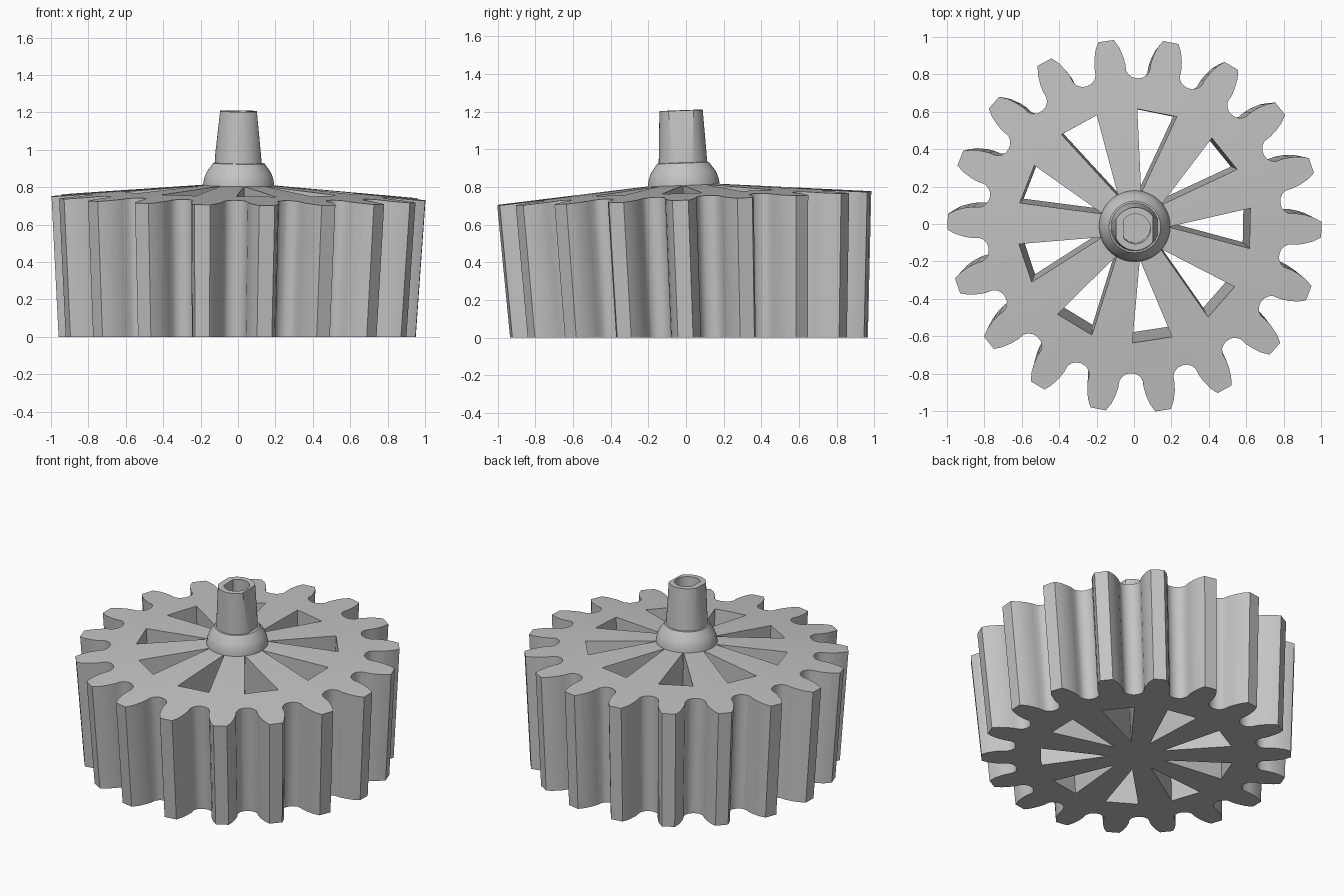
import bpy
from math import sin, cos, radians, pi
from mathutils import Matrix, Euler

start_cube = bpy.data.objects.get("Cube")
if start_cube:
    bpy.data.objects.remove(start_cube)

# Whole gear leans slightly, only its underside is level
LEAN = Matrix.Translation((-0.005, 0.018, 0)) @ Euler((radians(2.1), radians(0.6), 0)).to_matrix().to_4x4()
TURN = -1.2
TEETH, WINDOWS = 18, 9

grey = bpy.data.materials.new("plain grey")
grey.use_nodes = True
colour = (0.55, 0.55, 0.55, 1)
grey.diffuse_color = colour
grey.node_tree.nodes["Principled BSDF"].inputs["Base Color"].default_value = colour


def make(name, verts, faces):
    mesh = bpy.data.meshes.new(name)
    mesh.from_pydata(verts, [], faces)
    mesh.materials.append(grey)
    ob = bpy.data.objects.new(name, mesh)
    bpy.context.collection.objects.link(ob)
    return ob


def prism(name, outline, low, high, flare=True):
    """Extrude an outline; with flare it widens upwards like the gear."""
    n = len(outline)
    verts = []
    for z in (low, high):
        s = 0.955 + 0.045 * z / 0.74 if flare else 1
        verts += [(x * s, y * s, z) for x, y in outline]
    sides = [(i, (i + 1) % n, n + (i + 1) % n, n + i) for i in range(n)]
    return make(name, verts, sides + [tuple(range(n))[::-1], tuple(range(n, 2 * n))])


def lathe(name, profile, n=96):
    """Closed solid of revolution from (radius, height) points, bottom to top."""
    verts = [(r * cos(2 * pi * i / n), r * sin(2 * pi * i / n), z) for r, z in profile for i in range(n)]
    faces = [(k * n + i, k * n + (i + 1) % n, (k + 1) * n + (i + 1) % n, (k + 1) * n + i)
             for k in range(len(profile) - 1) for i in range(n)]
    last = (len(profile) - 1) * n
    return make(name, verts, faces + [tuple(range(n))[::-1], tuple(range(last, last + n))])


def combine(ob, cutter, operation):
    mod = ob.modifiers.new("cut", "BOOLEAN")
    mod.operation, mod.solver, mod.object = operation, "EXACT", cutter
    bpy.context.view_layer.objects.active = ob
    bpy.ops.object.modifier_apply(modifier=mod.name)
    bpy.data.objects.remove(cutter)


def polar(r, degrees):
    a = radians(degrees + TURN)
    return r * cos(a), r * sin(a)


# Toothed body
half = [(1.0, 2.4), (0.96, 3.8), (0.91, 4.9), (0.87, 5.5), (0.83, 5.7), (0.808, 6.6), (0.793, 8.1)]
outline = []
for t in range(TEETH):
    mid = t * 360 / TEETH
    outline += [polar(r, mid - a) for r, a in reversed(half)]
    outline += [polar(r, mid + a) for r, a in half]
    outline.append(polar(0.788, mid + 180 / TEETH))
gear = prism("gear_body", outline, -0.2, 1.0)
gear.data.transform(LEAN)

# Shallow conical top and level underside
envelope = lathe("envelope", [(1.2, 0), (1.2, 0.723), (0.1, 0.818)])
envelope.data.transform(LEAN)
for v in envelope.data.vertices[:96]:
    v.co.z = 0
combine(gear, envelope, "INTERSECT")

# Triangular windows between the spokes
for w in range(WINDOWS):
    mid = w * 360 / WINDOWS
    window = prism("window", [polar(0.18, mid), polar(0.625, mid - 9.9), polar(0.625, mid + 9.9)], -0.3, 1.2)
    window.data.transform(LEAN)
    combine(gear, window, "DIFFERENCE")

# Collar at the foot of the shaft
collar = lathe("collar", [(0.192, 0.76), (0.19, 0.815), (0.184, 0.85), (0.172, 0.88), (0.138, 0.928), (0.12, 0.932)])

# Tapered shaft with a flat on each side and a socket in its end
shaft = lathe("shaft", [(0.13, 0.9), (0.129, 0.93), (0.115, 1.207)], 64)
for side, top, foot in ((-1, 0.103, 0.132), (1, 0.093, 0.122)):
    slope = (foot - top) / 0.277
    x0, x1 = top + slope * 0.307, top - slope * 0.1
    section = [(x0, 0.9), (0.3, 0.9), (0.3, 1.307), (x1, 1.307)]
    flat = prism("flat", [(x, z) for x, z in section], -0.3, 0.3, False)
    # Stand the section upright, then put it on its side of the shaft
    flat.data.transform(Matrix.Rotation(pi / 2, 4, "X"))
    if side < 0:
        flat.data.transform(Matrix.Scale(-1, 4, (1, 0, 0)))
        flat.data.flip_normals()
    combine(shaft, flat, "DIFFERENCE")
socket = [(max(-0.063, 0.08 * cos(2 * pi * i / 48)), 0.08 * sin(2 * pi * i / 48)) for i in range(48)]
combine(shaft, prism("socket", socket, 1.0, 1.3, False), "DIFFERENCE")

for ob in (collar, shaft):
    ob.data.transform(LEAN)
for ob in (gear, collar, shaft):
    bpy.ops.object.select_all(action="DESELECT")
    ob.select_set(True)
    bpy.context.view_layer.objects.active = ob
    bpy.ops.object.shade_smooth_by_angle(angle=radians(28))
